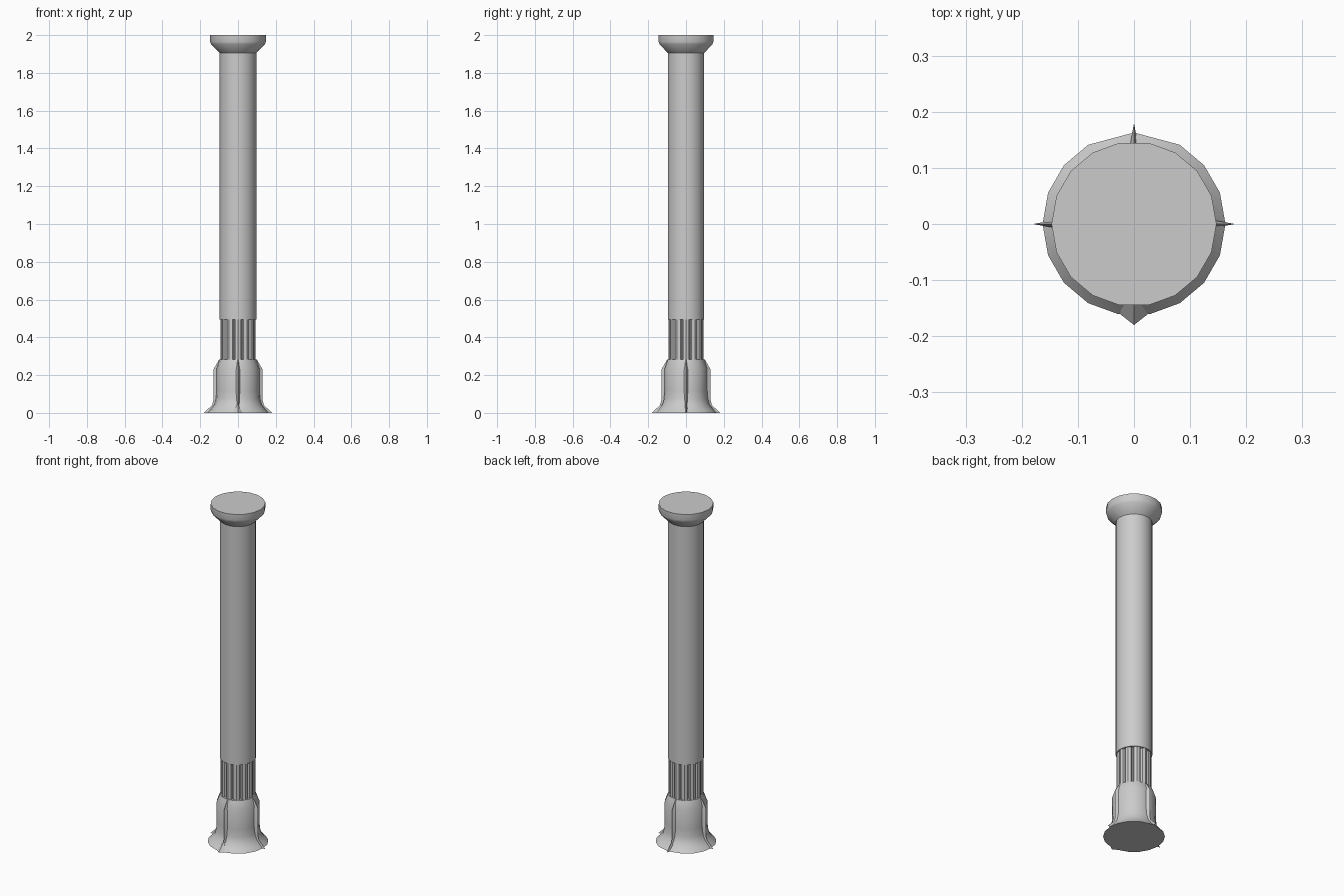
import bpy, bmesh
from math import sin, cos, radians

if "Cube" in bpy.data.objects:
    bpy.data.objects.remove(bpy.data.objects["Cube"])

STEPS = [20 * i for i in range(18)]


def finish(name, bm, angle):
    bmesh.ops.recalc_face_normals(bm, faces=bm.faces)
    me = bpy.data.meshes.new(name)
    bm.to_mesh(me)
    bm.free()
    ob = bpy.data.objects.new(name, me)
    bpy.context.collection.objects.link(ob)
    bpy.ops.object.select_all(action='DESELECT')
    ob.select_set(True)
    bpy.context.view_layer.objects.active = ob
    bpy.ops.object.shade_smooth_by_angle(angle=radians(angle))
    return ob


def loft(name, rings, angle=30):
    """Bridge a stack of (outline, z) rings and cap both ends."""
    bm = bmesh.new()
    loops = [[bm.verts.new((r * cos(radians(a)), r * sin(radians(a)), z))
              for a, r in outline] for outline, z in rings]
    n = len(loops[0])
    for lo, hi in zip(loops, loops[1:]):
        for i in range(n):
            j = (i + 1) % n
            bm.faces.new((lo[i], lo[j], hi[j], hi[i]))
    bm.faces.new(loops[0][::-1])
    bm.faces.new(loops[-1])
    return finish(name, bm, angle)


def circle(r, angles=STEPS):
    return [(a, r) for a in angles]


# Shaft and flared capital
loft("shaft", [(circle(r), z) for r, z in [
    (0.097, 0.495), (0.097, 1.905), (0.107, 1.915),
    (0.143, 1.952), (0.147, 1.965), (0.147, 2.0)]], 35)

# Fluted collar: twelve rounded ribs separated by narrow grooves
flutes = [(30 * k + a, r) for k in range(12)
          for a, r in [(-10, 0.089), (0, 0.093), (10, 0.089), (13, 0.078), (17, 0.078)]]
loft("fluted_collar", [(flutes, 0.27), (flutes, 0.5)])

# Bell-shaped base; the back has a single point in place of a flat
base_angles = [0, 20, 40, 60, 90, 120, 140, 160, 180, 200, 220, 240, 260, 280, 300, 320, 340]
loft("base", [(circle(r, base_angles), z) for r, z in [
    (0.163, 0.0), (0.145, 0.02), (0.126, 0.045), (0.118, 0.075),
    (0.115, 0.12), (0.115, 0.235), (0.097, 0.283)]], 35)

# Four corner fins, thin except for the wider foot of the front one
FIN = [(0.180, 0.0), (0.137, 0.042), (0.130, 0.07), (0.130, 0.23), (0.100, 0.282)]


def fin(name, deg, foot):
    bm = bmesh.new()
    c, s = cos(radians(deg)), sin(radians(deg))
    rows = []
    for k, (r, z) in enumerate(FIN):
        w = foot if k == 0 else 0.012
        inner = 0.158 if k == 0 else min(r - 0.02, 0.112)
        rows.append([bm.verts.new((u * c - v * s, u * s + v * c, z))
                     for u, v in [(inner, -w), (r, 0), (inner, w)]])
    for lo, hi in zip(rows, rows[1:]):
        for i in range(3):
            j = (i + 1) % 3
            bm.faces.new((lo[i], lo[j], hi[j], hi[i]))
    bm.faces.new(rows[0])
    bm.faces.new(rows[-1])
    finish(name, bm, 30)


for side, deg, foot in [("right", 0, 0.004), ("back", 90, 0.004),
                        ("left", 180, 0.004), ("front", 270, 0.028)]:
    fin(side + "_fin", deg, foot)
